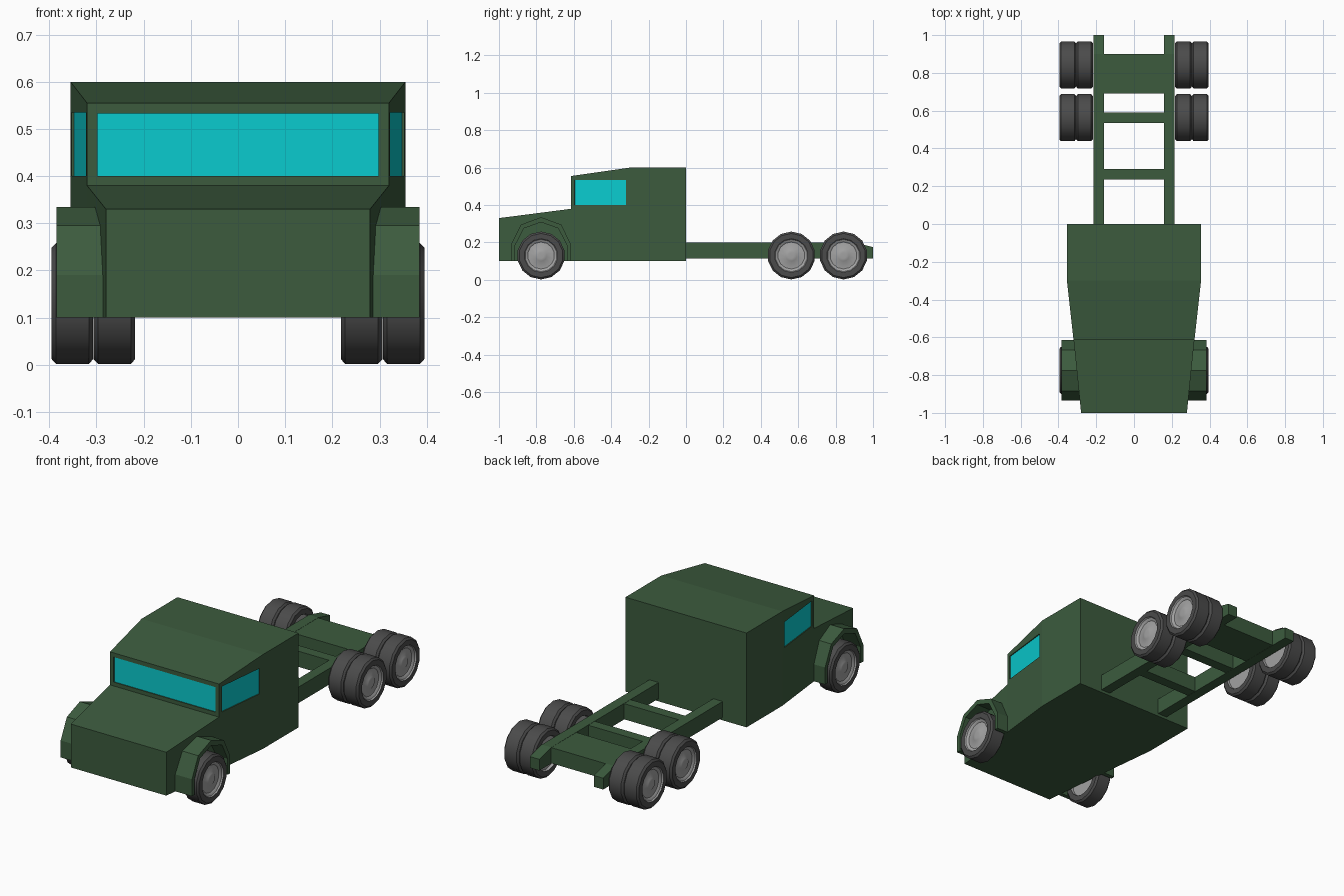
import bpy, bmesh, math
from mathutils import Vector

if "Cube" in bpy.data.objects:
    bpy.data.objects.remove(bpy.data.objects["Cube"])


def material(name, rgb):
    m = bpy.data.materials.new(name)
    m.diffuse_color = (*rgb, 1)
    m.use_nodes = True
    m.node_tree.nodes["Principled BSDF"].inputs["Base Color"].default_value = m.diffuse_color
    return m


GREEN = material("green_paint", (0.045, 0.105, 0.048))
CYAN = material("cyan_glass", (0.003, 0.6, 0.62))
RUBBER = material("rubber", (0.07, 0.07, 0.07))
METAL = material("rim_metal", (0.36, 0.36, 0.36))


def loft(name, rings, *mats):
    """Skin a row of equal point rings and cap both ends."""
    bm = bmesh.new()
    loops = [[bm.verts.new(p) for p in ring] for ring in rings]
    n = len(loops[0])
    for a, b in zip(loops, loops[1:]):
        for i in range(n):
            j = (i + 1) % n
            bm.faces.new((a[i], a[j], b[j], b[i]))
    bm.faces.new(loops[0])
    bm.faces.new(loops[-1])
    bmesh.ops.recalc_face_normals(bm, faces=bm.faces)
    me = bpy.data.meshes.new(name)
    bm.to_mesh(me)
    bm.free()
    for m in mats:
        me.materials.append(m)
    ob = bpy.data.objects.new(name, me)
    bpy.context.collection.objects.link(ob)
    return ob


def section(y, half, top, bottom=0.10):
    return [(-half, y, bottom), (half, y, bottom), (half, y, top), (-half, y, top)]


def side_profile(name, pts, x0, x1):
    return loft(name, [[(x, y, z) for y, z in pts] for x in (x0, x1)], GREEN)


# Hood and cab
loft("hood", [section(-1, 0.28, 0.33), section(-0.612, 0.32, 0.38)], GREEN)
cab = loft("cab", [section(-0.615, 0.32, 0.555), section(-0.3, 0.355, 0.6),
                   section(0, 0.355, 0.6)], GREEN)


# Recessed windows
def window(name, quad, normal):
    quad = [Vector(p) for p in quad]
    n = Vector(normal).normalized()
    cutter = loft(name + "_cutter", [[p + n * d for p in quad] for d in (-0.008, 0.02)], GREEN)
    cutter.hide_render = True
    cutter.hide_viewport = True
    mod = cab.modifiers.new(name + "_recess", "BOOLEAN")
    mod.operation = "DIFFERENCE"
    mod.solver = "EXACT"
    mod.object = cutter
    loft(name, [[p + n * d for p in quad] for d in (-0.012, -0.005)], CYAN)


window("windshield", [(-0.298, -0.615, 0.40), (0.298, -0.615, 0.40),
                      (0.298, -0.615, 0.533), (-0.298, -0.615, 0.533)], (0, -1, 0))


def wall_x(y):
    return 0.32 + 0.035 * (y + 0.615) / 0.315


for s, side in ((1, "right"), (-1, "left")):
    window(side + "_window", [(s * wall_x(y), y, z) for y, z in
           ((-0.595, 0.40), (-0.322, 0.40), (-0.322, 0.535), (-0.595, 0.535))],
           (s * 0.315, -0.035, 0))

# Front fenders: faceted arches
FY = -0.775
outer = [(-0.16, 0.10), (-0.16, 0.19), (-0.108, 0.295), (0, 0.335),
         (0.108, 0.295), (0.16, 0.19), (0.16, 0.10)]
inner = [(-0.138, 0.10), (-0.138, 0.185), (-0.092, 0.275), (0, 0.308),
         (0.092, 0.275), (0.138, 0.185), (0.138, 0.10)]
arch = [(FY + y, z) for y, z in outer + inner[::-1]]
for s, side in ((1, "right"), (-1, "left")):
    side_profile(side + "_fender", arch, s * 0.27, s * 0.385)

# Chassis rails and crossmembers
rail = [(-0.05, 0.115), (1, 0.115), (1, 0.175), (0.9, 0.2), (-0.05, 0.2)]
for s, side in ((1, "right"), (-1, "left")):
    side_profile(side + "_chassis_rail", rail, s * 0.16, s * 0.215)
for name, y0, y1 in (("front_crossmember", 0.235, 0.29),
                     ("middle_crossmember", 0.535, 0.59),
                     ("rear_deck_plate", 0.69, 0.9)):
    loft(name, [section(y, 0.165, 0.199, 0.116) for y in (y0, y1)], GREEN)

# Wheels: (radius, offset outwards), from the back disc to the hub
SIDES = 14
WHEEL = [(0.088, -0.03), (0.09, -0.044), (0.118, -0.044), (0.128, -0.035),
         (0.128, 0.035), (0.118, 0.044), (0.09, 0.044), (0.086, 0.037),
         (0.078, 0.034), (0.072, 0.029), (0.036, 0.032), (0.03, 0.036), (0.015, 0.037)]


def wheel(name, s, x, y):
    rings = []
    for r, d in WHEEL:
        rings.append([(s * (x + d), y + r * math.sin(math.tau * i / SIDES),
                       0.13 - r * math.cos(math.tau * i / SIDES)) for i in range(SIDES)])
    ob = loft(name, rings, RUBBER, METAL)
    for p in ob.data.polygons:
        far = max(math.hypot(ob.data.vertices[v].co.y - y,
                             ob.data.vertices[v].co.z - 0.13) for v in p.vertices)
        p.material_index = 1 if far < 0.0905 else 0
    bpy.ops.object.select_all(action="DESELECT")
    ob.select_set(True)
    bpy.context.view_layer.objects.active = ob
    bpy.ops.object.shade_smooth_by_angle(angle=math.radians(35))


for s, side in ((1, "right"), (-1, "left")):
    wheel(side + "_front_wheel", s, 0.351, FY)
    for axle, y in (("first", 0.563), ("second", 0.842)):
        wheel(f"{side}_{axle}_rear_outer_wheel", s, 0.351, y)
        wheel(f"{side}_{axle}_rear_inner_wheel", s, 0.262, y)
